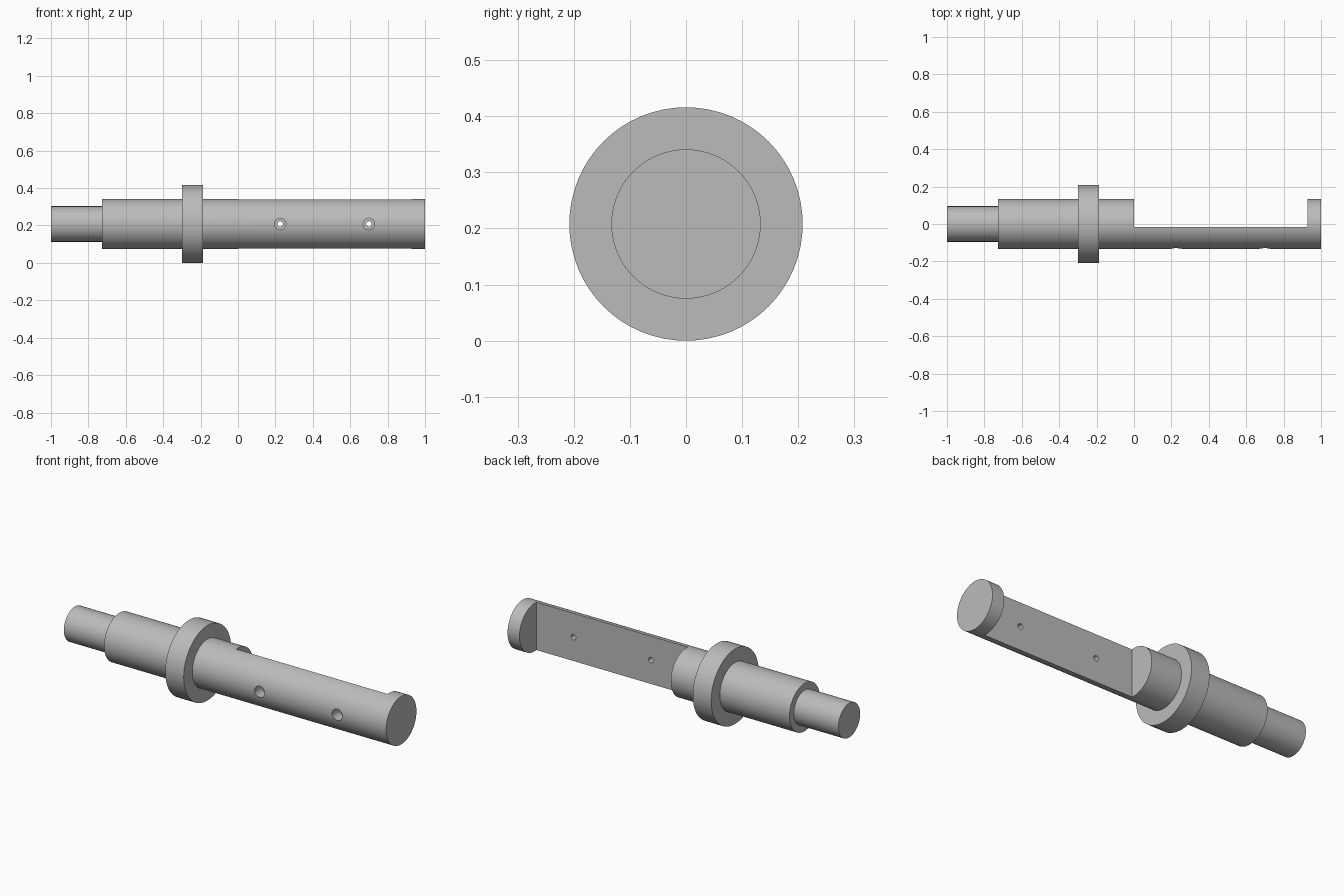
import bpy
import math
from mathutils import Matrix

if "Cube" in bpy.data.objects:
    bpy.data.objects.remove(bpy.data.objects["Cube"], do_unlink=True)

AXIS_Z = 0.208
SIDES = 64

steel = bpy.data.materials.new("grey steel")
steel.use_nodes = True
colour = (0.5, 0.5, 0.5, 1)
steel.diffuse_color = colour
steel.node_tree.nodes["Principled BSDF"].inputs["Base Color"].default_value = colour


def lathe(name, profile):
    """Turn (x, radius) steps into a closed solid around the x axis."""
    verts, faces = [], []
    for x, r in profile:
        for i in range(SIDES):
            a = 2 * math.pi * i / SIDES
            verts.append((x, r * math.cos(a), AXIS_Z + r * math.sin(a)))
    for k in range(len(profile) - 1):
        for i in range(SIDES):
            j = (i + 1) % SIDES
            a, b = k * SIDES, (k + 1) * SIDES
            faces.append((a + i, a + j, b + j, b + i))
    last = (len(profile) - 1) * SIDES
    faces.append(tuple(reversed(range(SIDES))))
    faces.append(tuple(range(last, last + SIDES)))
    mesh = bpy.data.meshes.new(name)
    mesh.from_pydata(verts, [], faces)
    mesh.materials.append(steel)
    # Outward normals
    import bmesh
    bm = bmesh.new()
    bm.from_mesh(mesh)
    bmesh.ops.recalc_face_normals(bm, faces=bm.faces)
    bm.to_mesh(mesh)
    bm.free()
    obj = bpy.data.objects.new(name, mesh)
    bpy.context.collection.objects.link(obj)
    return obj


def cut(target, cutter):
    """Subtract the cutter that is now active, then discard it."""
    cutter.hide_render = True
    cutter.data.materials.append(steel)
    mod = target.modifiers.new("cut", 'BOOLEAN')
    mod.operation, mod.solver, mod.object = 'DIFFERENCE', 'EXACT', cutter
    bpy.ops.object.select_all(action='DESELECT')
    target.select_set(True)
    bpy.context.view_layer.objects.active = target
    bpy.ops.object.modifier_apply(modifier=mod.name)
    bpy.data.objects.remove(cutter, do_unlink=True)


def drill(target, x, radius, y0, y1):
    bpy.ops.mesh.primitive_cylinder_add(
        vertices=32, radius=radius, depth=y1 - y0,
        location=(x, (y0 + y1) / 2, AXIS_Z), rotation=(math.pi / 2, 0, 0))
    cut(target, bpy.context.object)


# Stepped shaft with its collar
shaft = lathe("stepped_shaft", [
    (-1, 0.095), (-0.727, 0.095), (-0.727, 0.133), (-0.3, 0.133),
    (-0.3, 0.208), (-0.187, 0.208), (-0.187, 0.133), (1, 0.133)])

# Long flat pocket in the back, leaving an end disc
x0, x1, y0, y1 = 0.0, 0.927, -0.015, 0.3
bpy.ops.mesh.primitive_cube_add(size=1, location=((x0 + x1) / 2, (y0 + y1) / 2, AXIS_Z))
pocket = bpy.context.object
pocket.data.transform(Matrix.Diagonal((x1 - x0, y1 - y0, 0.6, 1)))
cut(shaft, pocket)

# Counterbored screw holes
for hole_x in (0.225, 0.7):
    drill(shaft, hole_x, 0.031, -0.3, -0.07)
    drill(shaft, hole_x, 0.015, -0.3, 0.05)

# Smooth curved sides with crisp edges
bpy.ops.object.select_all(action='DESELECT')
shaft.select_set(True)
bpy.context.view_layer.objects.active = shaft
bpy.ops.object.shade_smooth_by_angle(angle=math.radians(30))
